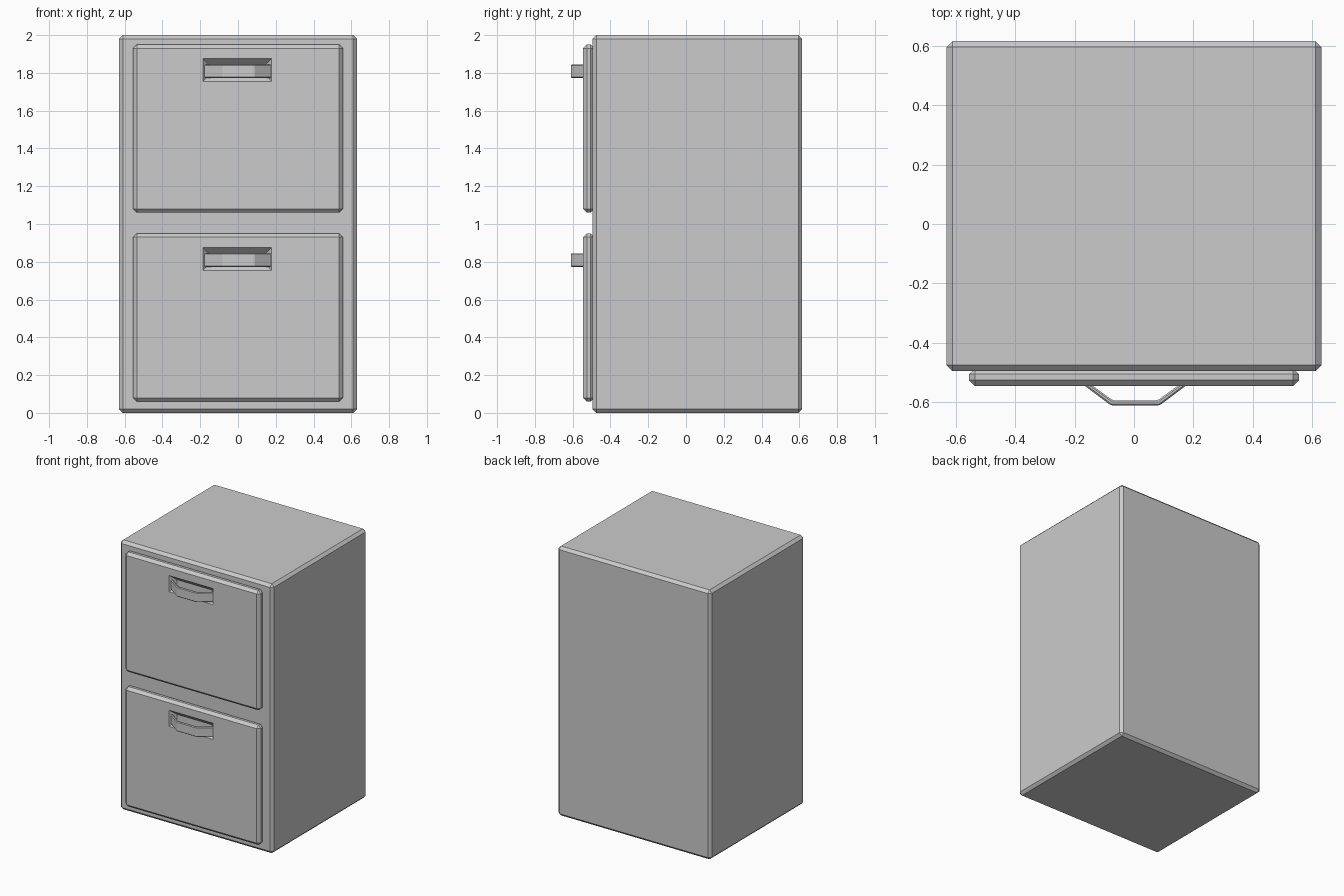
import bpy, bmesh

if "Cube" in bpy.data.objects:
    bpy.data.objects.remove(bpy.data.objects["Cube"])


def make_object(name, bm, bevel=0.0):
    bmesh.ops.recalc_face_normals(bm, faces=bm.faces)
    mesh = bpy.data.meshes.new(name)
    bm.to_mesh(mesh)
    bm.free()
    obj = bpy.data.objects.new(name, mesh)
    bpy.context.collection.objects.link(obj)
    if bevel:
        mod = obj.modifiers.new("chamfer", "BEVEL")
        mod.width = bevel
        mod.segments = 1
        mod.limit_method = "ANGLE"
    return obj


def loft(sections):
    """Closed solid from matching point loops."""
    bm = bmesh.new()
    loops = [[bm.verts.new(p) for p in s] for s in sections]
    n = len(loops[0])
    for a, b in zip(loops, loops[1:]):
        for i in range(n):
            j = (i + 1) % n
            bm.faces.new((a[i], a[j], b[j], b[i]))
    bm.faces.new(loops[0])
    bm.faces.new(loops[-1])
    return bm


def rect(x0, x1, y, z0, z1):
    return [(x0, y, z0), (x1, y, z0), (x1, y, z1), (x0, y, z1)]


# Cabinet body
make_object("cabinet_body", loft([rect(-0.63, 0.63, -0.495, 0, 2),
                                  rect(-0.63, 0.63, 0.615, 0, 2)]), 0.02)

for label, z in (("lower", 0.0), ("upper", 1.0)):
    # Drawer front
    drawer = make_object(label + "_drawer",
                         loft([rect(-0.555, 0.555, -0.545, z + 0.06, z + 0.95),
                               rect(-0.555, 0.555, -0.485, z + 0.06, z + 0.95)]), 0.02)

    # Tapered finger recess behind the handle
    front, depth, taper = -0.545, 0.04, 0.036
    cutter = make_object(label + "_recess_cutter", loft([
        rect(-0.194, 0.186, front - 0.01, z + 0.746, z + 0.884),
        rect(-0.185 + taper, 0.177 - taper, front + depth,
             z + 0.755 + taper, z + 0.875 - taper)]))
    cutter.hide_render = True
    cutter.hide_viewport = True
    cut = drawer.modifiers.new("recess", "BOOLEAN")
    cut.operation = "DIFFERENCE"
    cut.solver = "EXACT"
    cut.object = cutter

    # Bent pull handle
    outer = [(-0.182, -0.532), (-0.078, -0.61), (0.086, -0.61), (0.19, -0.532)]
    inner = [(0.164, -0.532), (0.08, -0.593), (-0.072, -0.593), (-0.156, -0.532)]
    profile = outer + inner
    bm = bmesh.new()
    lo = [bm.verts.new((x, y, z + 0.772)) for x, y in profile]
    hi = [bm.verts.new((x, y, z + 0.845)) for x, y in profile]
    for i in range(8):
        j = (i + 1) % 8
        bm.faces.new((lo[i], lo[j], hi[j], hi[i]))
    for ring in (lo, hi):
        for i in range(3):
            bm.faces.new((ring[i], ring[i + 1], ring[6 - i], ring[7 - i]))
    make_object(label + "_handle", bm, 0.005)
